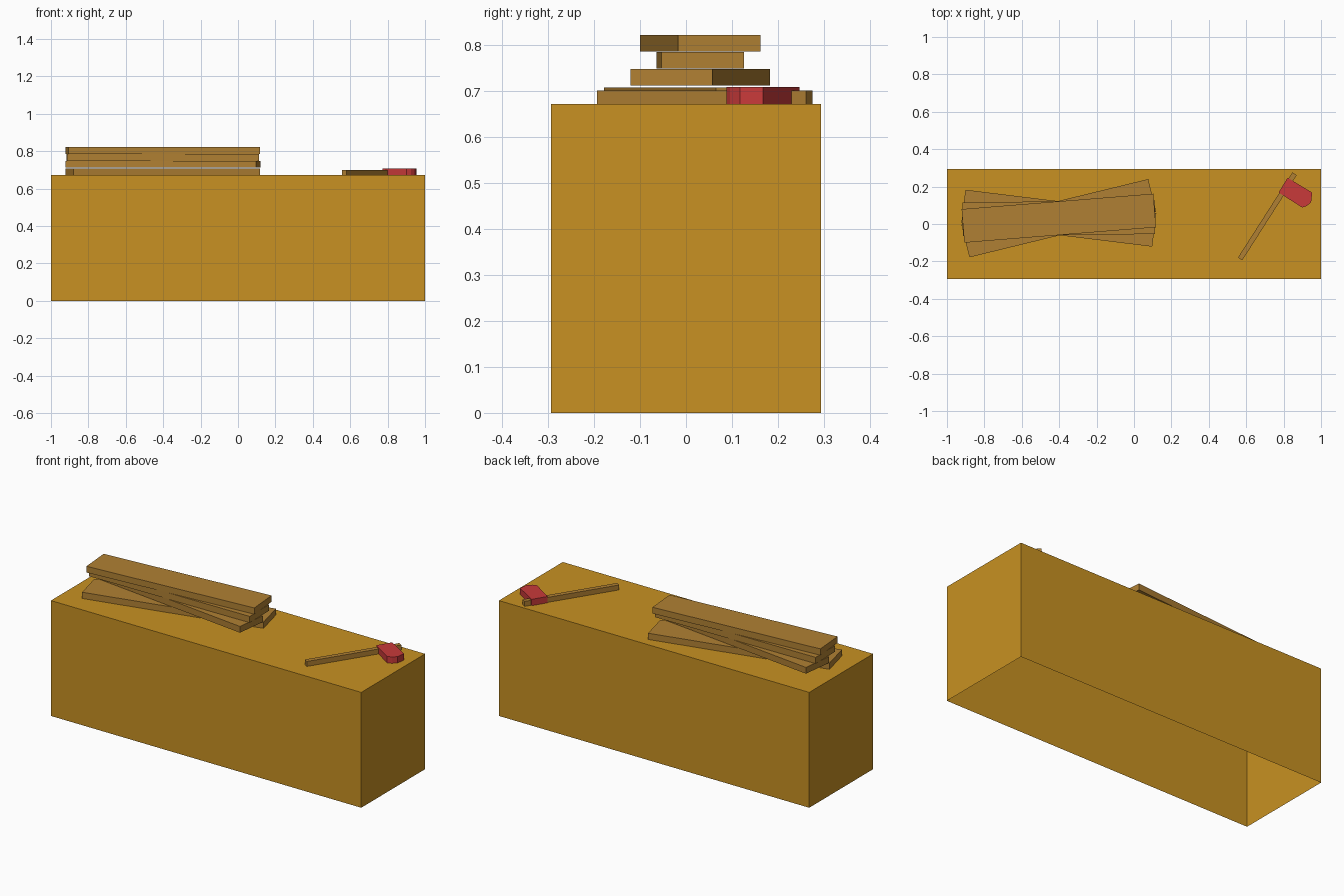
import bpy, bmesh
from math import radians
from mathutils import Matrix

if "Cube" in bpy.data.objects:
    bpy.data.objects.remove(bpy.data.objects["Cube"])


def material(name, rgb):
    m = bpy.data.materials.new(name)
    m.diffuse_color = (*rgb, 1.0)
    m.use_nodes = True
    m.node_tree.nodes["Principled BSDF"].inputs["Base Color"].default_value = m.diffuse_color
    return m


golden_wood = material("golden wood", (0.578, 0.283, 0.016))
brown_wood = material("brown wood", (0.434, 0.216, 0.033))
red = material("red metal", (0.578, 0.042, 0.042))


def finish(bm, name, mat, location=(0, 0, 0), angle=0):
    bmesh.ops.recalc_face_normals(bm, faces=bm.faces)
    mesh = bpy.data.meshes.new(name)
    bm.to_mesh(mesh)
    bm.free()
    mesh.materials.append(mat)
    obj = bpy.data.objects.new(name, mesh)
    obj.location = location
    obj.rotation_euler.z = radians(angle)
    bpy.context.collection.objects.link(obj)
    return obj


def box(name, mat, size, location, angle=0, open_bottom=False):
    """Box standing on its location, optionally without a bottom face."""
    bm = bmesh.new()
    bmesh.ops.create_cube(bm, size=1)
    bm.transform(Matrix.Diagonal((*size, 1)) @ Matrix.Translation((0, 0, 0.5)))
    bm.normal_update()
    if open_bottom:
        under = [f for f in bm.faces if f.normal.z < -0.5]
        bmesh.ops.delete(bm, geom=under, context='FACES_ONLY')
    return finish(bm, name, mat, location, angle)


def prism(name, mat, outline, height, location, angle):
    bm = bmesh.new()
    face = bm.faces.new([bm.verts.new((x, y, 0)) for x, y in outline])
    out = bmesh.ops.extrude_face_region(bm, geom=[face], use_keep_orig=True)
    top = [v for v in out["geom"] if isinstance(v, bmesh.types.BMVert)]
    bmesh.ops.translate(bm, verts=top, vec=(0, 0, height))
    return finish(bm, name, mat, location, angle)


TOP = 0.672

# Workbench block, hollow and open underneath
box("bench_block", golden_wood, (2.0, 0.588, TOP), (0, 0, 0), open_bottom=True)

# Stack of loosely turned planks
for i, (z, angle) in enumerate([(TOP, 13.7), (0.712, -7.0), (0.749, 0.6), (0.786, 4.6)]):
    box(f"plank_{i + 1}", brown_wood, (1.028, 0.18, 0.0365), (-0.402, 0.031, z), angle)

# Hatchet lying on the bench: local x runs along the handle
hatchet = (0.713, 0.041, TOP)
box("hatchet_handle", brown_wood, (0.54, 0.027, 0.029), hatchet, 57.4)
prism("hatchet_head", red,
      [(0.232, 0.020), (0.140, 0.018), (0.140, -0.132), (0.160, -0.148),
       (0.190, -0.156), (0.236, -0.134)],
      0.037, hatchet, 57.4)
